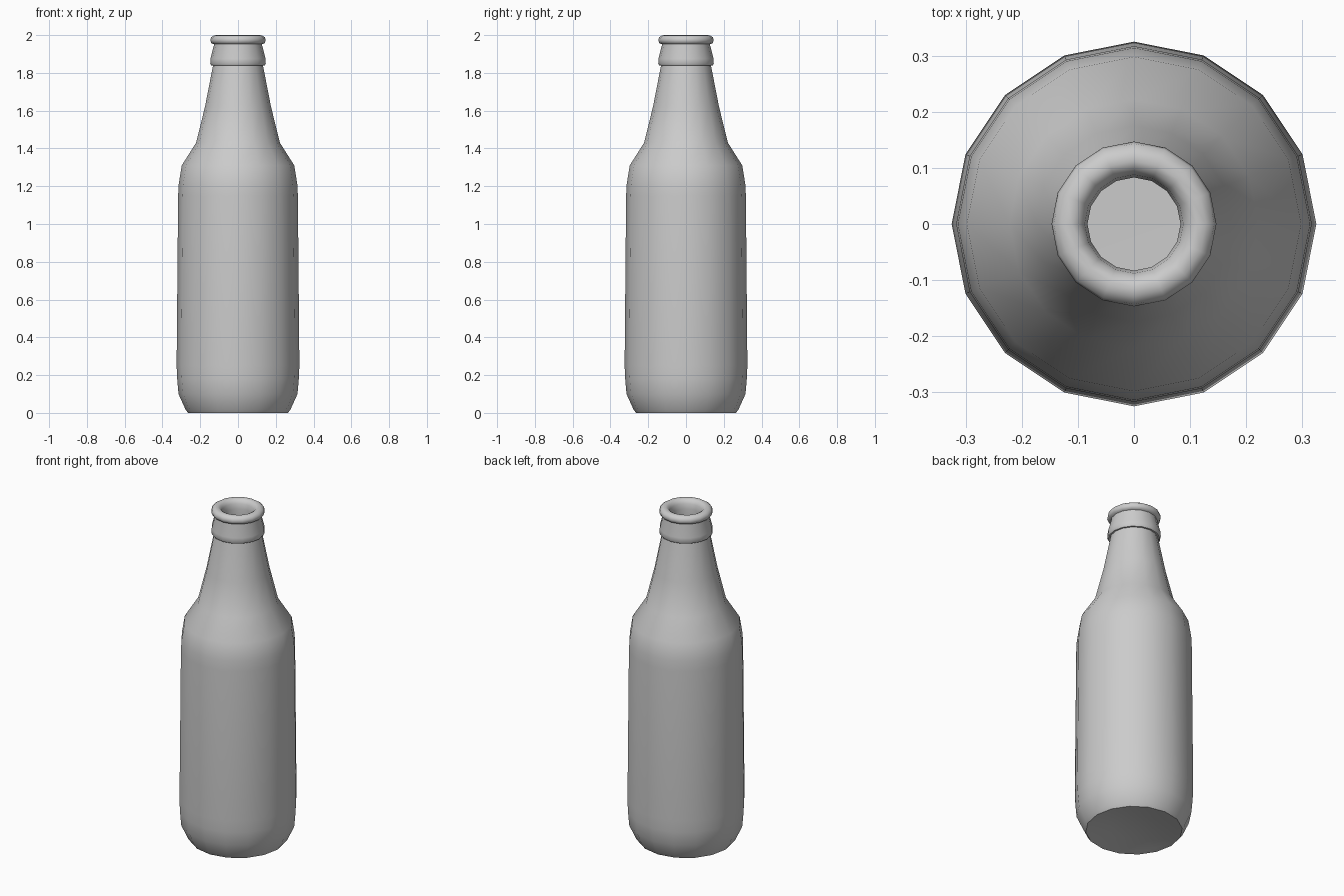
import bpy, bmesh, math

if "Cube" in bpy.data.objects:
    bpy.data.objects.remove(bpy.data.objects["Cube"])

SIDES = 16

# Lathe profile (radius, height): underside, outer wall, lip, then inner wall
outer = [(0, 0.03), (0.13, 0.025), (0.235, 0.005), (0.265, 0.0),
         (0.278, 0.018), (0.315, 0.10), (0.322, 0.18), (0.325, 0.25), (0.317, 1.15),
         (0.314, 1.21), (0.298, 1.31), (0.222, 1.43), (0.175, 1.62), (0.132, 1.84)]
finish = [(0.142, 1.84), (0.147, 1.85), (0.146, 1.875), (0.128, 1.945), (0.128, 1.952),
          (0.141, 1.957), (0.147, 1.972), (0.143, 1.988), (0.128, 1.998),
          (0.112, 2.0), (0.098, 1.993), (0.088, 1.975), (0.083, 1.945)]
inner = [(0.087, 1.84), (0.145, 1.62), (0.192, 1.43), (0.268, 1.30),
         (0.285, 1.20), (0.295, 0.20), (0.24, 0.06), (0, 0.055)]


def lathe(name, profile):
    bm = bmesh.new()
    rings = []
    for r, z in profile:
        n = 1 if r == 0 else SIDES
        rings.append([bm.verts.new((r * math.cos(math.tau * i / SIDES),
                                    r * math.sin(math.tau * i / SIDES), z))
                      for i in range(n)])
    for a, b in zip(rings, rings[1:]):
        for i in range(SIDES):
            j = (i + 1) % SIDES
            corners = [a[i % len(a)], a[j % len(a)], b[j % len(b)], b[i % len(b)]]
            bm.faces.new(list(dict.fromkeys(corners)))
    bmesh.ops.recalc_face_normals(bm, faces=bm.faces[:])
    mesh = bpy.data.meshes.new(name)
    bm.to_mesh(mesh)
    bm.free()
    obj = bpy.data.objects.new(name, mesh)
    bpy.context.collection.objects.link(obj)
    return obj


# Hollow glass bottle, smooth except at the base rim and neck band
bottle = lathe("bottle", outer + finish + inner)
bpy.context.view_layer.objects.active = bottle
bottle.select_set(True)
bpy.ops.object.shade_smooth_by_angle(angle=math.radians(50))
